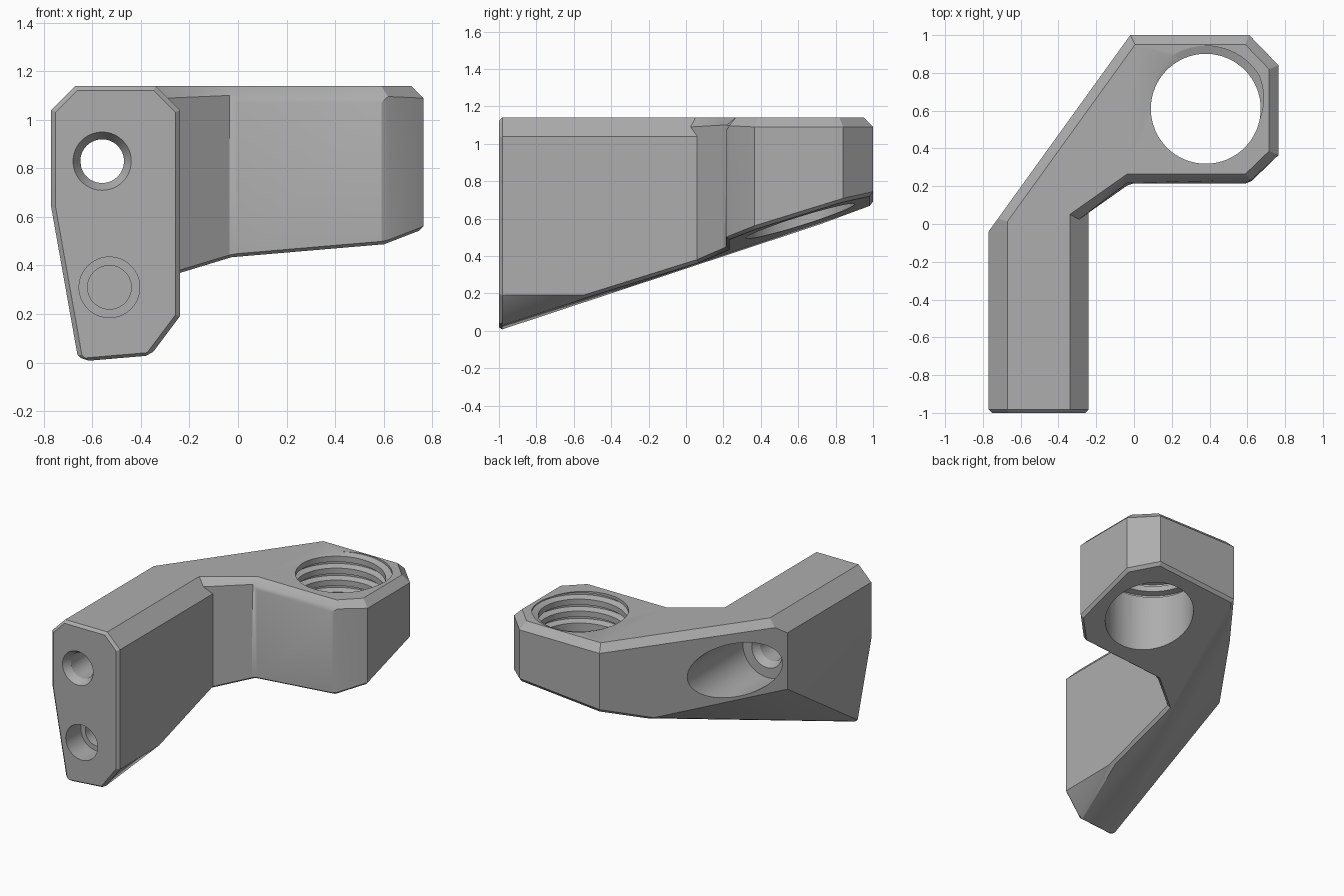
import bpy, bmesh, math
from mathutils import Vector, Matrix

cube = bpy.data.objects.get("Cube")
if cube:
    bpy.data.objects.remove(cube, do_unlink=True)

grey = bpy.data.materials.new("plain_grey")
grey.use_nodes = True
colour = (0.42, 0.42, 0.42, 1)
grey.diffuse_color = colour
grey.node_tree.nodes["Principled BSDF"].inputs["Base Color"].default_value = colour


def to_object(name, bm):
    bmesh.ops.recalc_face_normals(bm, faces=bm.faces[:])
    mesh = bpy.data.meshes.new(name)
    bm.to_mesh(mesh)
    bm.free()
    mesh.materials.append(grey)
    obj = bpy.data.objects.new(name, mesh)
    bpy.context.collection.objects.link(obj)
    return obj


def prism(points, vector):
    bm = bmesh.new()
    face = bm.faces.new([bm.verts.new(p) for p in points])
    new = bmesh.ops.extrude_face_region(bm, geom=[face])["geom"]
    verts = [g for g in new if isinstance(g, bmesh.types.BMVert)]
    bmesh.ops.translate(bm, verts=verts, vec=vector)
    bmesh.ops.recalc_face_normals(bm, faces=bm.faces[:])
    return bm


def combine(target, tool, operation):
    tool.hide_render = True
    mod = target.modifiers.new("combine", "BOOLEAN")
    mod.operation, mod.solver, mod.object = operation, "EXACT", tool
    bpy.ops.object.select_all(action="DESELECT")
    bpy.context.view_layer.objects.active = target
    target.select_set(True)
    bpy.ops.object.modifier_apply(modifier=mod.name)
    bpy.data.objects.remove(tool, do_unlink=True)


def bore(target, x, z, y1, y2, r1, r2):
    """Round cut along y, from radius r1 at y1 to r2 at y2."""
    bm = bmesh.new()
    turn = Matrix.Translation((x, (y1 + y2) / 2, z)) @ Matrix.Rotation(-math.pi / 2, 4, "X")
    bmesh.ops.create_cone(bm, cap_ends=True, segments=64, radius1=r1, radius2=r2,
                          depth=y2 - y1, matrix=turn)
    combine(target, to_object("bore_cutter", bm), "DIFFERENCE")


TOP = 1.14

# Arm: profile with a chamfered upper and lower inner edge, run along y
profile = [(-0.24, 0.19), (-0.24, 1.04), (-0.34, TOP), (-1.5, TOP), (-1.5, -0.5), (-0.757, -0.5)]
bracket = to_object("bracket_body", prism([(x, -1, z) for x, z in profile], (0, 1.1, 0)))

# Head: plan outline with a chamfered top edge
plan = [(-1.5, -0.067), (-0.42, -0.067), (-0.02, 0.215), (0.61, 0.215), (0.765, 0.365),
        (0.765, 0.84), (0.61, 1), (-1.5, 1)]
bm = prism([(x, y, -0.5) for x, y in plan], (0, 0, TOP + 0.5))
rim = [e for e in bm.edges if all(v.co.z > 1 for v in e.verts)]
bmesh.ops.bevel(bm, geom=rim, offset=0.05, segments=1, affect="EDGES")
combine(bracket, to_object("head_block", bm), "UNION")

# Trim planes: outer wall, its chamfers, the diagonal back and the sloping underside
bottom = Vector((0.085, 0.31, -1)).normalized()
trims = [((-0.77, 0, 0), (-1, 0, 0)),
         ((-0.77, 0, 1.04), (-1, 0, 1)),
         ((-0.77, 0, 0.64), (-0.62, 0, -0.11)),
         ((-0.77, -0.04, 0), (-1.04, 0.75, 0)),
         ((-0.77, -0.04, 1.09), (-0.811, 0.585, 1)),
         ((-0.77, -0.04, 0.64), (-0.538, 0.333, -0.612)),
         ((-0.64, -1, 0), bottom)]
bm = bmesh.new()
bm.from_mesh(bracket.data)
for point, normal in trims:
    bmesh.ops.bisect_plane(bm, geom=bm.verts[:] + bm.edges[:] + bm.faces[:], dist=1e-5,
                           plane_co=point, plane_no=Vector(normal).normalized(), clear_outer=True)
    bmesh.ops.holes_fill(bm, edges=[e for e in bm.edges if e.is_boundary], sides=0)
bmesh.ops.remove_doubles(bm, verts=bm.verts[:], dist=1e-4)
bmesh.ops.dissolve_limit(bm, angle_limit=0.01, verts=bm.verts[:], edges=bm.edges[:])
bmesh.ops.recalc_face_normals(bm, faces=bm.faces[:])
bm.normal_update()

# Narrow chamfer round the front face and the underside
flats = [f for f in bm.faces if max(-f.normal.y, f.normal.dot(bottom)) > 0.999]
edges = {e for f in flats for e in f.edges if e.calc_face_angle(0) > 0.3}
bmesh.ops.bevel(bm, geom=list(edges), offset=0.018, segments=1, affect="EDGES")
bmesh.ops.recalc_face_normals(bm, faces=bm.faces[:])
bm.to_mesh(bracket.data)
bm.free()

# Upper bolt hole, countersunk at both ends, with a wide pocket behind
bore(bracket, -0.56, 0.83, -0.11, 1.2, 0.19, 0.19)
bore(bracket, -0.56, 0.83, -1.2, 0.1, 0.09, 0.09)
bore(bracket, -0.56, 0.83, -1.05, -0.95, 0.15, 0.09)
bore(bracket, -0.56, 0.83, -0.16, -0.06, 0.09, 0.15)

# Lower stepped blind hole
bore(bracket, -0.53, 0.31, -1.2, -0.83, 0.125, 0.125)
bore(bracket, -0.53, 0.31, -0.9, -0.55, 0.09, 0.09)

# Large vertical bore
CENTRE = Vector((0.38, 0.61, 0))
bm = bmesh.new()
bmesh.ops.create_cone(bm, cap_ends=True, segments=64, radius1=0.291, radius2=0.291, depth=2,
                      matrix=Matrix.Translation(CENTRE + Vector((0, 0, 0.8))))
combine(bracket, to_object("bore_cutter", bm), "DIFFERENCE")

# Screw thread in the upper part of the bore, cut with a helical rod
PITCH, TURNS, SIDES, START = 0.085, 6, 64, 0.72
form = [(0, 0.28), (0.4, 0.28), (0.6, 0.333), (0.85, 0.333)]
n = len(form)
bm = bmesh.new()
rows = []
for k in range(n * TURNS + 1):
    frac, radius = form[k % n]
    if k <= n:
        radius = 0.28
    row = []
    for s in range(SIDES):
        a = math.tau * s / SIDES
        z = START + PITCH * (k // n + frac + s / SIDES)
        row.append(bm.verts.new(CENTRE + Vector((radius * math.cos(a), radius * math.sin(a), z))))
    rows.append(row)
last = len(rows) - 1


def node(k, s):
    return rows[k][s] if s < SIDES else rows[k + n][0]


for k in range(last):
    for s in range(SIDES):
        if s < SIDES - 1 or k + 1 + n <= last:
            bm.faces.new((node(k, s), node(k, s + 1), node(k + 1, s + 1), node(k + 1, s)))

# Close both ends of the rod with shallow cones
open_edges = [e for e in bm.edges if e.is_boundary]
middle = START + PITCH * TURNS / 2
tips = {low: bm.verts.new(CENTRE + Vector((0, 0, START - 0.1 if low else START + PITCH * TURNS + 0.25)))
        for low in (True, False)}
for e in open_edges:
    low = (e.verts[0].co.z + e.verts[1].co.z) / 2 < middle
    bm.faces.new((e.verts[0], e.verts[1], tips[low]))
combine(bracket, to_object("thread_cutter", bm), "DIFFERENCE")

bpy.ops.object.select_all(action="DESELECT")
bracket.select_set(True)
bpy.context.view_layer.objects.active = bracket
bpy.ops.object.shade_smooth_by_angle(angle=math.radians(25))
